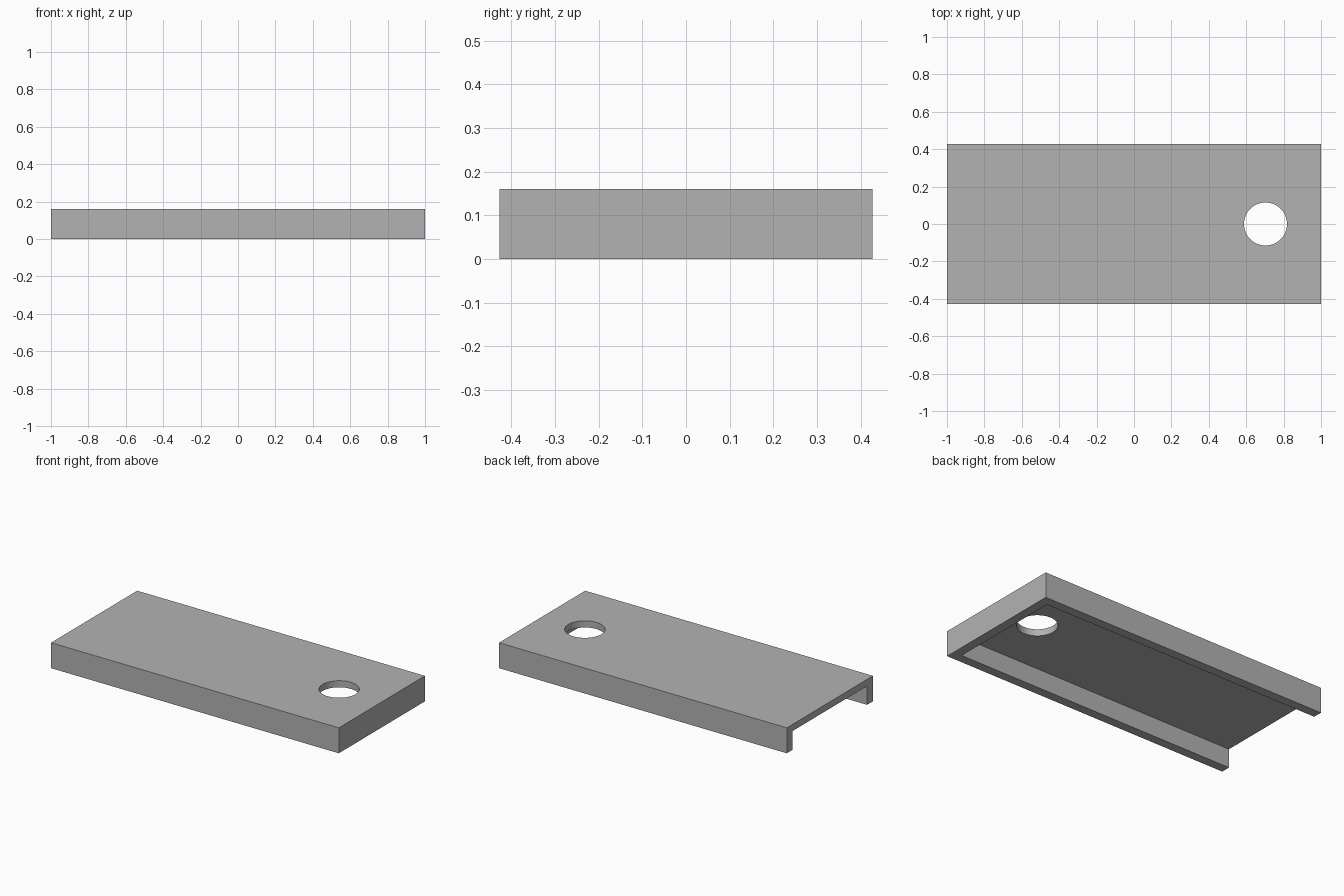
import bpy
import bmesh
from mathutils import Matrix, Vector

cube = bpy.data.objects.get("Cube")
if cube:
    bpy.data.objects.remove(cube)

LENGTH, WIDTH, HEIGHT = 2.0, 0.855, 0.16
WALL, TOP = 0.058, 0.042
HOLE_X, HOLE_R = 0.703, 0.115

grey = bpy.data.materials.new("plain grey")
grey.use_nodes = True
colour = (0.45, 0.45, 0.45, 1)
grey.diffuse_color = colour
grey.node_tree.nodes["Principled BSDF"].inputs["Base Color"].default_value = colour


def make_object(name, bm):
    mesh = bpy.data.meshes.new(name)
    bmesh.ops.recalc_face_normals(bm, faces=bm.faces)
    bm.to_mesh(mesh)
    bm.free()
    mesh.materials.append(grey)
    obj = bpy.data.objects.new(name, mesh)
    bpy.context.collection.objects.link(obj)
    return obj


def box(name, low, high):
    low, high = Vector(low), Vector(high)
    bm = bmesh.new()
    bmesh.ops.create_cube(bm, size=1, matrix=Matrix.Translation((low + high) / 2)
                          @ Matrix.Diagonal(high - low).to_4x4())
    return make_object(name, bm)


def cut(obj, cutter):
    cutter.hide_render = True
    cutter.hide_viewport = True
    mod = obj.modifiers.new(cutter.name, 'BOOLEAN')
    mod.operation = 'DIFFERENCE'
    mod.solver = 'EXACT'
    mod.object = cutter


# Cover block
x, y = LENGTH / 2, WIDTH / 2
cover = box("cover", (-x, -y, 0), (x, y, HEIGHT))

# Hollow underside, open at the right end
cavity = box("cavity_cutter", (-x - 0.1, WALL - y, -0.1), (x - WALL, y - WALL, HEIGHT - TOP))

# Round hole through the top plate
bm = bmesh.new()
bmesh.ops.create_cone(bm, cap_ends=True, segments=64, radius1=HOLE_R, radius2=HOLE_R,
                      depth=1, matrix=Matrix.Translation((HOLE_X, 0, 0)))
hole = make_object("hole_cutter", bm)

cut(cover, cavity)
cut(cover, hole)

# Bake the cuts, then smooth the hole wall while keeping sharp edges
bpy.context.view_layer.update()
bpy.ops.object.select_all(action='DESELECT')
bpy.context.view_layer.objects.active = cover
cover.select_set(True)
for name in [m.name for m in cover.modifiers]:
    bpy.ops.object.modifier_apply(modifier=name)
for helper in (cavity, hole):
    bpy.data.objects.remove(helper)
bpy.ops.object.shade_smooth_by_angle(angle=0.5)
